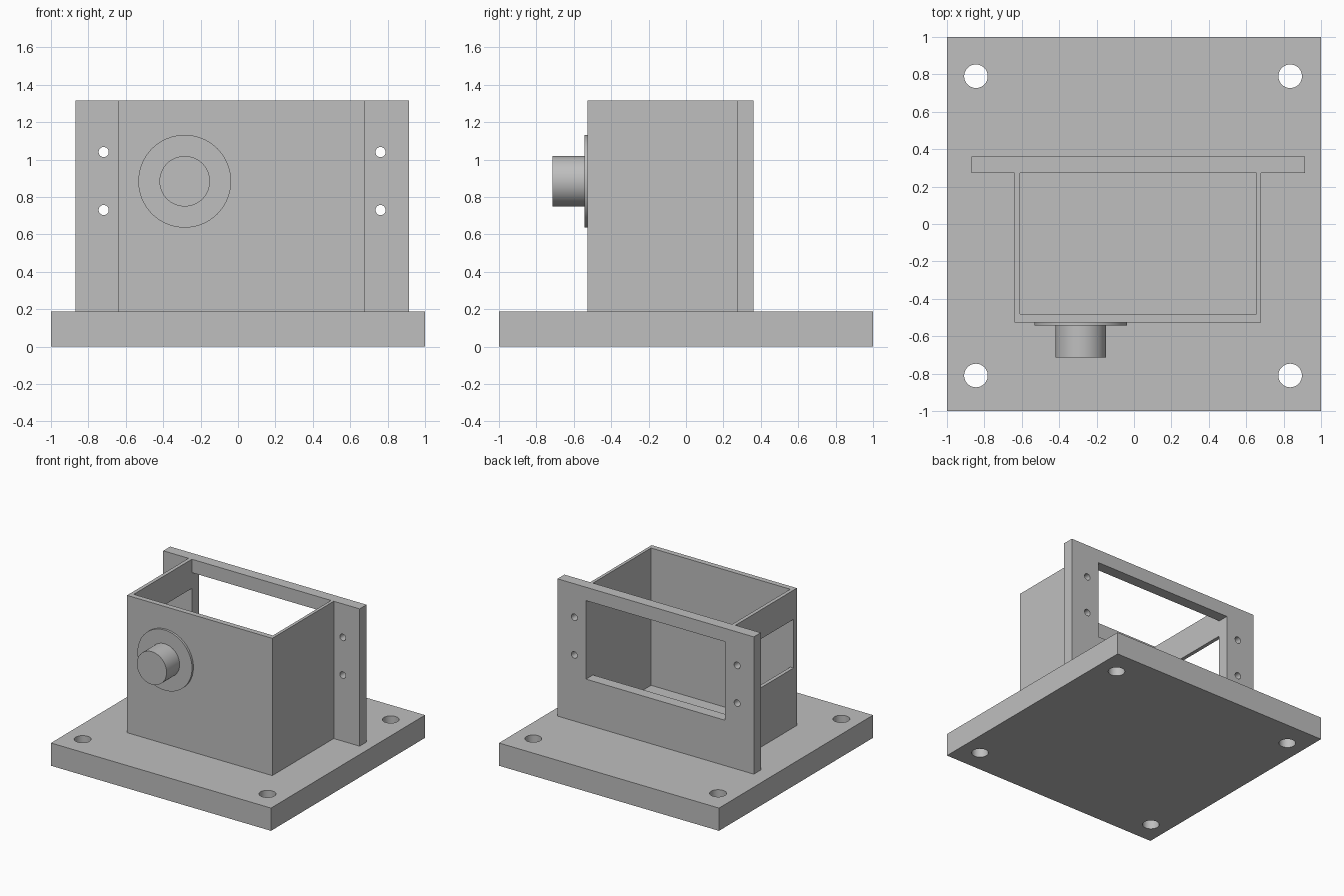
import bpy
import bmesh
from math import radians
from mathutils import Matrix, Vector

default_cube = bpy.data.objects.get("Cube")
if default_cube:
    bpy.data.objects.remove(default_cube, do_unlink=True)

GREY = (0.52, 0.52, 0.52, 1.0)
grey = bpy.data.materials.new("plain grey")
grey.use_nodes = True
grey.diffuse_color = GREY
grey.node_tree.nodes["Principled BSDF"].inputs["Base Color"].default_value = GREY

BASE_TOP = 0.187
TOP = 1.315


def add_box(bm, low, high):
    low, high = Vector(low), Vector(high)
    place = Matrix.Translation((low + high) / 2) @ Matrix.Diagonal((*(high - low), 1))
    bmesh.ops.create_cube(bm, size=1, matrix=place)


def add_cylinder(bm, centre, radius, length, along_y=False):
    place = Matrix.Translation(centre)
    if along_y:
        place = place @ Matrix.Rotation(radians(90), 4, "X")
    bmesh.ops.create_cone(bm, cap_ends=True, segments=64, radius1=radius,
                          radius2=radius, depth=length, matrix=place)


def make_object(name, bm):
    bmesh.ops.recalc_face_normals(bm, faces=bm.faces)
    mesh = bpy.data.meshes.new(name)
    bm.to_mesh(mesh)
    bm.free()
    mesh.materials.append(grey)
    obj = bpy.data.objects.new(name, mesh)
    bpy.context.collection.objects.link(obj)
    return obj


def select_only(obj):
    bpy.ops.object.select_all(action="DESELECT")
    obj.select_set(True)
    bpy.context.view_layer.objects.active = obj


def cut(obj, cutter_bm):
    cutter = make_object(obj.name + "_cutter", cutter_bm)
    cutter.hide_render = True
    mod = obj.modifiers.new("openings", "BOOLEAN")
    mod.operation = "DIFFERENCE"
    mod.solver = "EXACT"
    mod.object = cutter
    select_only(obj)
    bpy.ops.object.modifier_apply(modifier=mod.name)
    bpy.data.objects.remove(cutter, do_unlink=True)


def smooth(obj):
    select_only(obj)
    bpy.ops.object.shade_smooth_by_angle(angle=radians(30))


# Square base with four bolt holes
bm = bmesh.new()
add_box(bm, (-1, -1, 0), (1, 1, BASE_TOP))
base = make_object("base_plate", bm)
holes = bmesh.new()
for x in (-0.845, 0.835):
    for y in (-0.81, 0.79):
        add_cylinder(holes, (x, y, 0.1), 0.063, 0.5)
cut(base, holes)
smooth(base)

# Three-sided housing, extruded from its U-shaped plan
plan = [(-0.64, 0.272), (-0.64, -0.526), (0.68, -0.526), (0.68, 0.272),
        (0.655, 0.272), (0.655, -0.482), (-0.61, -0.482), (-0.61, 0.272)]
bm = bmesh.new()
outline = bm.faces.new([bm.verts.new((x, y, BASE_TOP)) for x, y in plan])
raised = bmesh.ops.extrude_face_region(bm, geom=[outline], use_keep_orig=True)
bmesh.ops.translate(bm, vec=(0, 0, TOP - BASE_TOP),
                    verts=[v for v in raised["geom"] if isinstance(v, bmesh.types.BMVert)])
housing = make_object("housing_walls", bm)

# Window in one side wall
window = bmesh.new()
add_box(window, (-0.8, -0.482, 0.675), (-0.5, 0.4, 1.075))
cut(housing, window)

# Back panel with a large opening and four screw holes
bm = bmesh.new()
add_box(bm, (-0.87, 0.272, BASE_TOP), (0.915, 0.362, TOP))
panel = make_object("back_panel", bm)
openings = bmesh.new()
add_box(openings, (-0.61, 0.1, 0.56), (0.655, 0.5, 1.205))
for x in (-0.718, 0.762):
    for z in (0.73, 1.04):
        add_cylinder(openings, (x, 0.32, z), 0.027, 0.4, along_y=True)
cut(panel, openings)
smooth(panel)

# Round boss on the front wall: thin flange and shaft
for name, radius, front, back in (("boss_flange", 0.248, -0.544, -0.526),
                                  ("boss_shaft", 0.135, -0.713, -0.544)):
    bm = bmesh.new()
    add_cylinder(bm, (-0.285, (front + back) / 2, 0.884), radius, back - front, along_y=True)
    smooth(make_object(name, bm))
